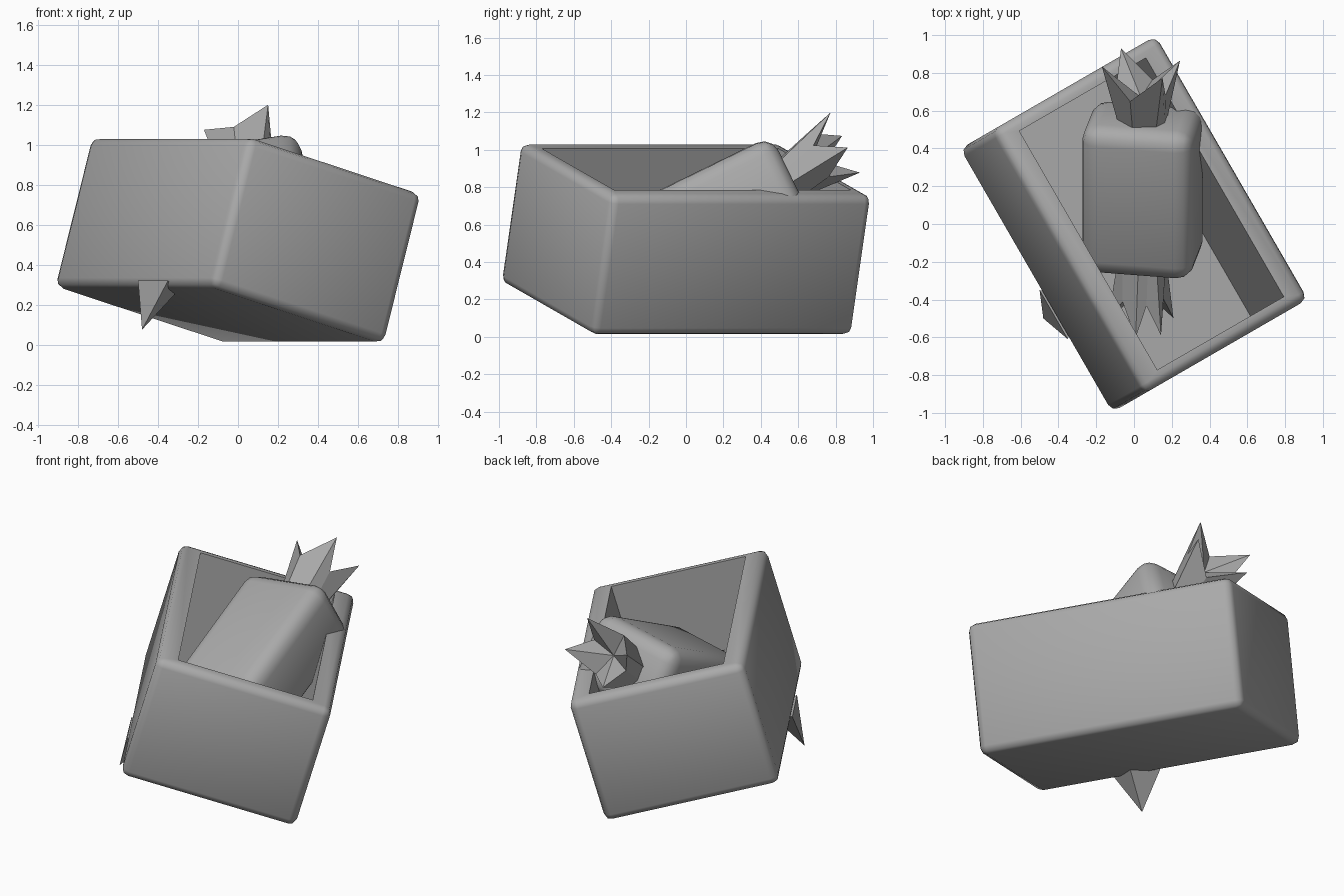
import bpy, bmesh
from math import radians, sin, cos
from mathutils import Matrix, Vector

if "Cube" in bpy.data.objects:
    bpy.data.objects.remove(bpy.data.objects["Cube"])

grey = bpy.data.materials.new("plain grey")
grey.use_nodes = True
grey.diffuse_color = (0.4, 0.4, 0.4, 1)
grey.node_tree.nodes["Principled BSDF"].inputs["Base Color"].default_value = (0.4, 0.4, 0.4, 1)


def finish(name, bm, matrix, smooth=True):
    """Turn a bmesh into a named, placed object."""
    bmesh.ops.recalc_face_normals(bm, faces=bm.faces)
    mesh = bpy.data.meshes.new(name)
    bm.to_mesh(mesh)
    bm.free()
    mesh.materials.append(grey)
    obj = bpy.data.objects.new(name, mesh)
    obj.matrix_world = matrix
    bpy.context.collection.objects.link(obj)
    if smooth:
        bpy.ops.object.select_all(action='DESELECT')
        obj.select_set(True)
        bpy.context.view_layer.objects.active = obj
        bpy.ops.object.shade_smooth_by_angle(angle=radians(50))
    return obj


def block(size):
    bm = bmesh.new()
    bmesh.ops.create_cube(bm, size=1)
    bmesh.ops.scale(bm, vec=size, verts=bm.verts)
    return bm


# Open crate: inset the top, push it down, then round the outer edges
size = Vector((1.045, 1.61, 0.78))
bm = block(size)
outer = list(bm.edges)
top = max(bm.faces, key=lambda f: f.calc_center_median().z)
bmesh.ops.inset_individual(bm, faces=[top], thickness=0.08)
for v in top.verts:
    v.co.x = (size.x / 2 - 0.12) * (1 if v.co.x > 0 else -1)
    v.co.y = (size.y / 2 - 0.075) * (1 if v.co.y > 0 else -1)
cavity = bmesh.ops.extrude_discrete_faces(bm, faces=[top])["faces"][0]
bmesh.ops.translate(bm, vec=(0, 0, 0.04 - size.z), verts=cavity.verts)
bmesh.ops.bevel(bm, geom=[e for e in outer if e.is_valid], offset=0.045,
                segments=2, profile=0.5, affect='EDGES')
bmesh.ops.remove_doubles(bm, verts=bm.verts, dist=0.0001)
crate_turn = Matrix.Rotation(radians(30), 4, 'Z') @ Matrix.Rotation(radians(16), 4, 'Y')
finish("crate", bm, Matrix.Translation((0, 0, 0.522)) @ crate_turn)

# Wrapped sweet: rounded body leaning out of the crate
sweet = (Matrix.Translation((0.045, 0.18, 0.66)) @ Matrix.Rotation(radians(26), 4, 'X')
         @ Matrix.Rotation(radians(-10), 4, 'Y'))
bm = block((0.6, 0.86, 0.44))
bmesh.ops.bevel(bm, geom=list(bm.edges), offset=0.09, segments=3, profile=0.5, affect='EDGES')
finish("sweet_body", bm, sweet)


def flare(name, side, angles, radius, lift):
    """Pointed wrapper end, opening outwards along the sweet's axis."""
    bm = bmesh.new()
    spots = []
    for i, a in enumerate(angles):
        following = angles[(i + 1) % len(angles)] + (360 if i + 1 == len(angles) else 0)
        spots += [(a, radius, 0.77), ((a + following) / 2, radius * 0.68, 0.61)]

    def ring(points, dz):
        return [bm.verts.new((r * cos(radians(a)), side * y, r * sin(radians(a)) + dz))
                for a, r, y in points]

    inner = ring([(a, 0.13, 0.4) for a, r, y in spots], 0)
    outer = ring(spots, lift)
    middle = bm.verts.new((0, side * 0.57, lift))
    for i in range(len(spots)):
        j = (i + 1) % len(spots)
        bm.faces.new((inner[i], inner[j], outer[j], outer[i]))
        bm.faces.new((outer[i], outer[j], middle))
    bm.faces.new(inner)
    finish(name, bm, sweet, smooth=False)


flare("upper_wrapper_end", 1, (-19, 47, 160, 230), 0.21, 0.05)
flare("lower_wrapper_end", -1, (-30, 45, 90, 180), 0.18, 0.03)

# Wrapper point poking out through the bottom edge of the crate
bm = bmesh.new()
corners = [(-0.48, -0.50, 0.075), (-0.50, -0.35, 0.32), (-0.35, -0.61, 0.32), (-0.30, -0.40, 0.27)]
for co in corners:
    bm.verts.new(co)
bmesh.ops.convex_hull(bm, input=bm.verts)
finish("poking_wrapper_point", bm, Matrix.Identity(4), smooth=False)
